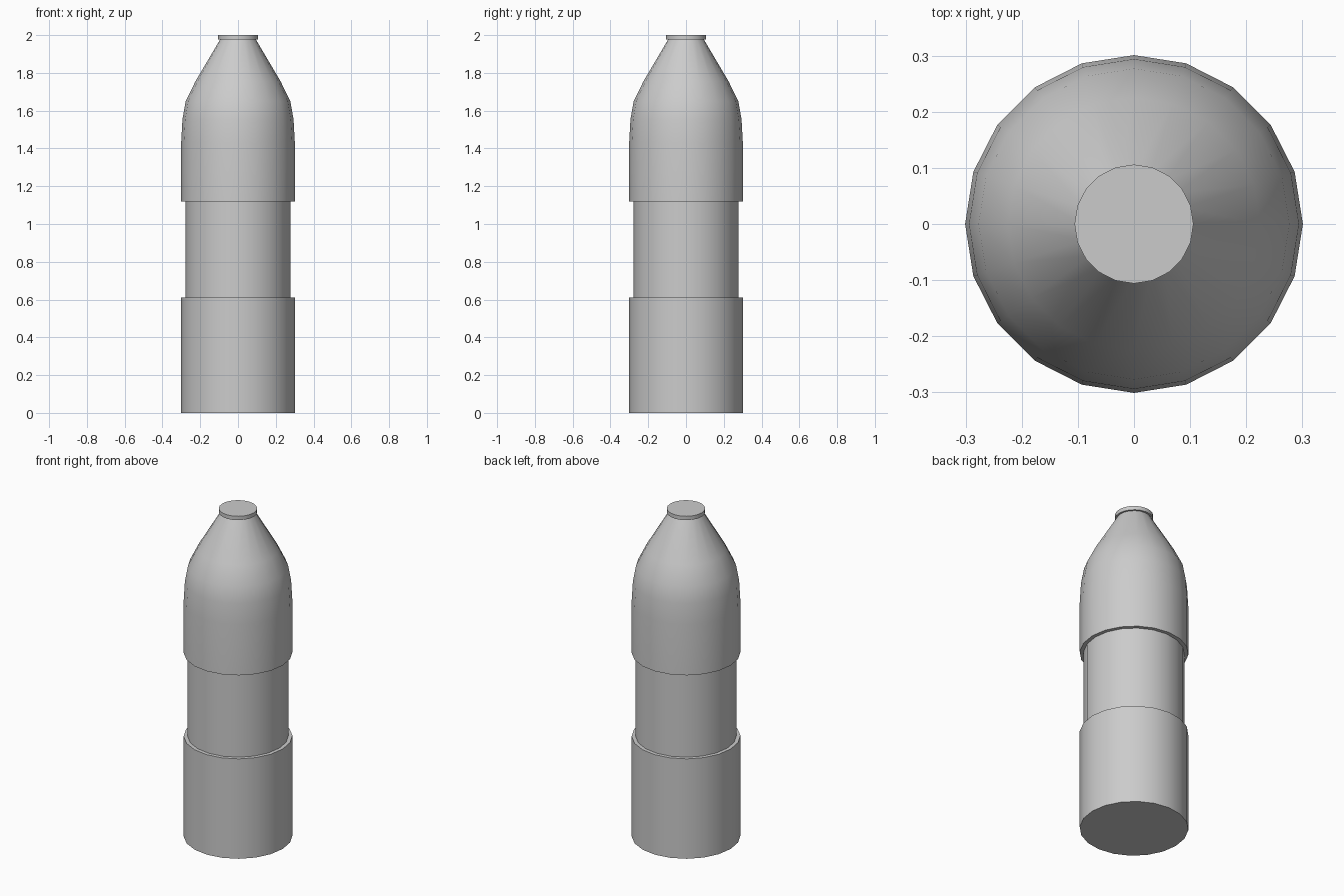
import bpy, bmesh, math

if "Cube" in bpy.data.objects:
    bpy.data.objects.remove(bpy.data.objects["Cube"])

SIDES = 20


def lathe(name, profile):
    """Revolve (radius, z) points about z and close both ends."""
    bm = bmesh.new()
    rings = []
    for r, z in profile:
        rings.append([bm.verts.new((r * math.cos(2 * math.pi * i / SIDES),
                                    r * math.sin(2 * math.pi * i / SIDES), z))
                      for i in range(SIDES)])
    for a, b in zip(rings, rings[1:]):
        for i in range(SIDES):
            j = (i + 1) % SIDES
            bm.faces.new((a[i], a[j], b[j], b[i]))
    bm.faces.new(rings[0][::-1])
    bm.faces.new(rings[-1])
    mesh = bpy.data.meshes.new(name)
    bm.to_mesh(mesh)
    bm.free()
    obj = bpy.data.objects.new(name, mesh)
    bpy.context.collection.objects.link(obj)
    bpy.ops.object.select_all(action='DESELECT')
    obj.select_set(True)
    bpy.context.view_layer.objects.active = obj
    bpy.ops.object.shade_smooth_by_angle(angle=math.radians(30))
    return obj


# Bottle body: wide base, recessed waist, curved shoulder and tapering neck
lathe("bottle_body", [
    (0.301, 0.0), (0.301, 0.61),
    (0.279, 0.61), (0.279, 1.12),
    (0.301, 1.12), (0.301, 1.43),
    (0.294, 1.555), (0.277, 1.65),
    (0.225, 1.756), (0.095, 1.976),
])

# Flat cap on the neck
lathe("bottle_cap", [(0.106, 1.976), (0.106, 2.0)])
